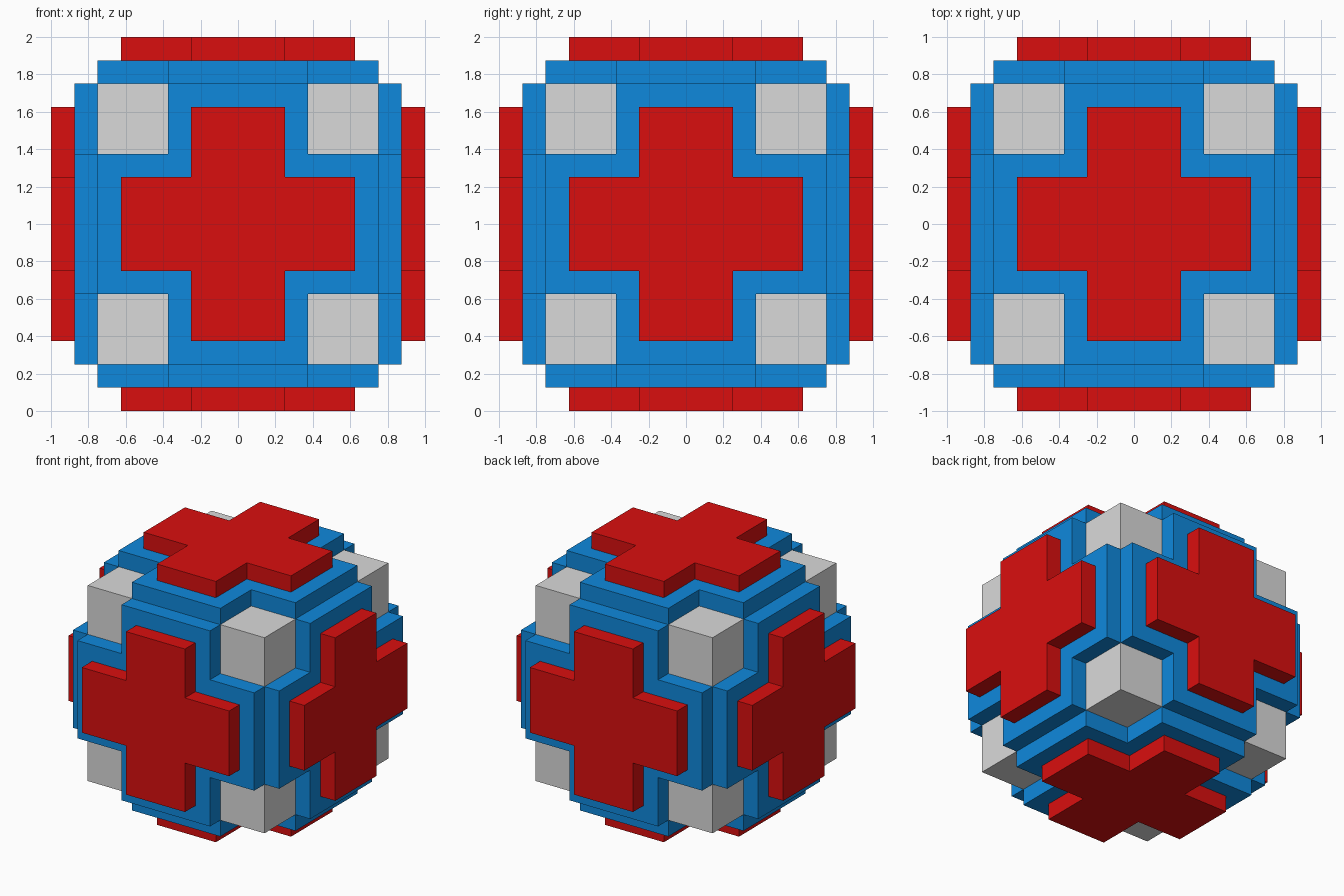
import bpy, bmesh, math
from mathutils import Matrix, Vector

if "Cube" in bpy.data.objects:
    bpy.data.objects.remove(bpy.data.objects["Cube"])

CENTRE = Vector((0, 0, 1))


def material(name, rgb):
    m = bpy.data.materials.new(name)
    m.diffuse_color = (*rgb, 1)
    m.use_nodes = True
    m.node_tree.nodes["Principled BSDF"].inputs["Base Color"].default_value = m.diffuse_color
    return m


RED = material("red", (0.70, 0.0048, 0.0048))
BLUE = material("blue", (0.0048, 0.25, 0.72))
GREY = material("light_grey", (0.70, 0.70, 0.70))


def finish(bm, name, mat):
    bmesh.ops.recalc_face_normals(bm, faces=bm.faces)
    mesh = bpy.data.meshes.new(name)
    bm.to_mesh(mesh)
    bm.free()
    mesh.materials.append(mat)
    obj = bpy.data.objects.new(name, mesh)
    bpy.context.collection.objects.link(obj)


def cube(name, size, centre, mat):
    bm = bmesh.new()
    bmesh.ops.create_cube(bm, size=size, matrix=Matrix.Translation(CENTRE + Vector(centre)))
    finish(bm, name, mat)


def cross_plate(name, rot, narrow, wide, low, high, mat):
    """Plus-shaped plate spanning low..high along its outward axis."""
    quarter = [(wide, narrow), (narrow, narrow), (narrow, wide)]
    bm = bmesh.new()
    verts = []
    for i in range(4):
        turn = Matrix.Rotation(i * math.pi / 2, 3, 'Z')
        verts += [bm.verts.new(turn @ Vector((x, y, low))) for x, y in quarter]
    face = bm.faces.new(verts)
    ext = bmesh.ops.extrude_face_region(bm, geom=[face], use_keep_orig=True)
    top = [g for g in ext["geom"] if isinstance(g, bmesh.types.BMVert)]
    bmesh.ops.translate(bm, verts=top, vec=(0, 0, high - low))
    bmesh.ops.transform(bm, verts=bm.verts, matrix=Matrix.Translation(CENTRE) @ rot)
    finish(bm, name, mat)


# Hidden core and the eight corner blocks
cube("core", 1.48, (0, 0, 0), BLUE)
for x in (-1, 1):
    for y in (-1, 1):
        for z in (-1, 1):
            cube("corner_block", 0.375, (x * 0.5625, y * 0.5625, z * 0.5625), GREY)

# A blue cross with a smaller red cross on it, on each of the six sides
sides = {
    "top": (0, 'X'), "bottom": (180, 'X'),
    "front": (90, 'X'), "back": (-90, 'X'),
    "right": (90, 'Y'), "left": (-90, 'Y'),
}
for side, (angle, axis) in sides.items():
    rot = Matrix.Rotation(math.radians(angle), 4, axis)
    cross_plate(side + "_blue_cross", rot, 0.375, 0.75, 0.75, 0.875, BLUE)
    cross_plate(side + "_red_cross", rot, 0.25, 0.625, 0.875, 1.0, RED)
